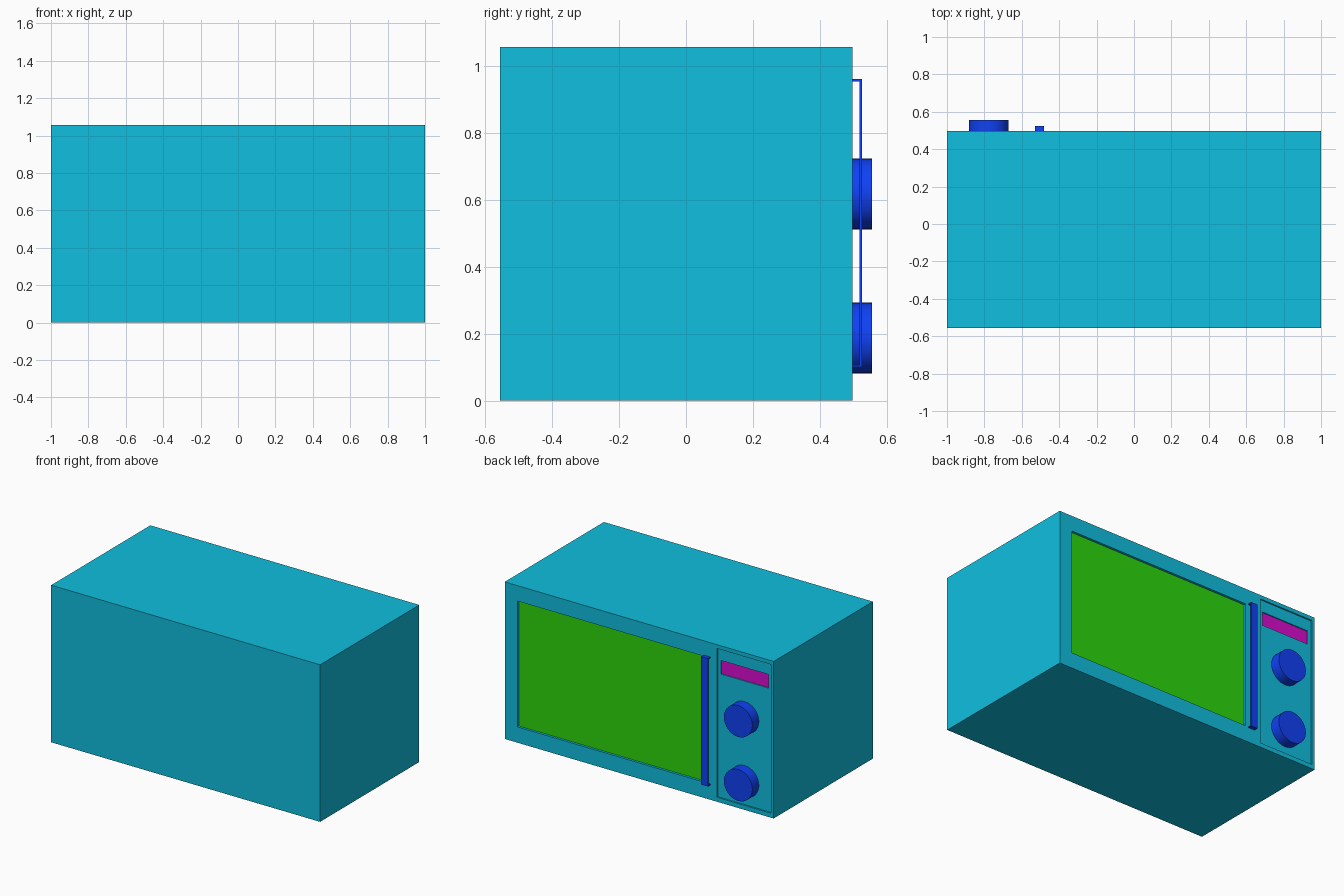
import bpy, bmesh, math
from mathutils import Matrix

if "Cube" in bpy.data.objects:
    bpy.data.objects.remove(bpy.data.objects["Cube"])

FRONT = 0.497          # plane of the face carrying door and controls
BACK = -0.556


def material(name, rgb):
    m = bpy.data.materials.new(name)
    m.diffuse_color = (*rgb, 1.0)
    m.use_nodes = True
    m.node_tree.nodes["Principled BSDF"].inputs["Base Color"].default_value = m.diffuse_color
    return m


TEAL = material("casing_teal", (0.005, 0.52, 0.74))
GREEN = material("window_green", (0.026, 0.68, 0.004))
BLUE = material("control_blue", (0.005, 0.053, 0.91))
PINK = material("display_magenta", (0.70, 0.004, 0.62))


def finish(name, bm, mat):
    bmesh.ops.recalc_face_normals(bm, faces=bm.faces)
    me = bpy.data.meshes.new(name)
    bm.to_mesh(me)
    bm.free()
    ob = bpy.data.objects.new(name, me)
    bpy.context.collection.objects.link(ob)
    if mat:
        me.materials.append(mat)
    return ob


def activate(ob):
    bpy.ops.object.select_all(action='DESELECT')
    ob.select_set(True)
    bpy.context.view_layer.objects.active = ob


def box(name, x, y, z, mat=None):
    bm = bmesh.new()
    bmesh.ops.create_cube(bm, size=1)
    for v in bm.verts:
        for i, (lo, hi) in enumerate((x, y, z)):
            v.co[i] = hi if v.co[i] > 0 else lo
    return finish(name, bm, mat)


def recess(body, x, z, depth):
    cutter = box("recess_cutter", x, (FRONT - depth, FRONT + 0.2), z)
    cutter.hide_render = True
    mod = body.modifiers.new("recess", 'BOOLEAN')
    mod.operation = 'DIFFERENCE'
    mod.solver = 'EXACT'
    mod.object = cutter
    activate(body)
    bpy.ops.object.modifier_apply(modifier=mod.name)
    bpy.data.objects.remove(cutter)


# Casing with sunken window, control panel and display slot
casing = box("casing", (-1, 1), (BACK, FRONT), (0, 1.056), TEAL)
window_x, window_z = (-0.46, 0.905), (0.106, 0.952)
display_x, display_z = (-0.955, -0.60), (0.86, 0.952)
recess(casing, window_x, window_z, 0.03)
recess(casing, (-0.98, -0.578), (0.03, 1.03), 0.01)
recess(casing, display_x, display_z, 0.03)

# Door window and display plates at the bottom of their recesses
box("door_window", window_x, (FRONT - 0.03, FRONT - 0.016), window_z, GREEN)
box("display", display_x, (FRONT - 0.03, FRONT - 0.017), display_z, PINK)

# Door handle: thin strip bent into a shallow bracket
outer = [(FRONT - 0.005, 0.10), (0.525, 0.10), (0.525, 0.96), (FRONT - 0.005, 0.96)]
inner = [(FRONT - 0.005, 0.953), (0.518, 0.953), (0.518, 0.107), (FRONT - 0.005, 0.107)]
bm = bmesh.new()
profile = bm.faces.new([bm.verts.new((-0.53, y, z)) for y, z in outer + inner])
ext = bmesh.ops.extrude_face_region(bm, geom=[profile])
for v in ext["geom"]:
    if isinstance(v, bmesh.types.BMVert):
        v.co.x = -0.481
finish("door_handle", bm, BLUE)

# Two round control knobs
for label, z in (("upper", 0.617), ("lower", 0.187)):
    bm = bmesh.new()
    y0, y1 = FRONT - 0.012, 0.556
    bmesh.ops.create_cone(
        bm, cap_ends=True, segments=32, radius1=0.106, radius2=0.106, depth=y1 - y0,
        matrix=Matrix.Translation((-0.777, (y0 + y1) / 2, z)) @ Matrix.Rotation(math.pi / 2, 4, 'X'))
    activate(finish(label + "_knob", bm, BLUE))
    bpy.ops.object.shade_smooth_by_angle(angle=math.radians(35))
